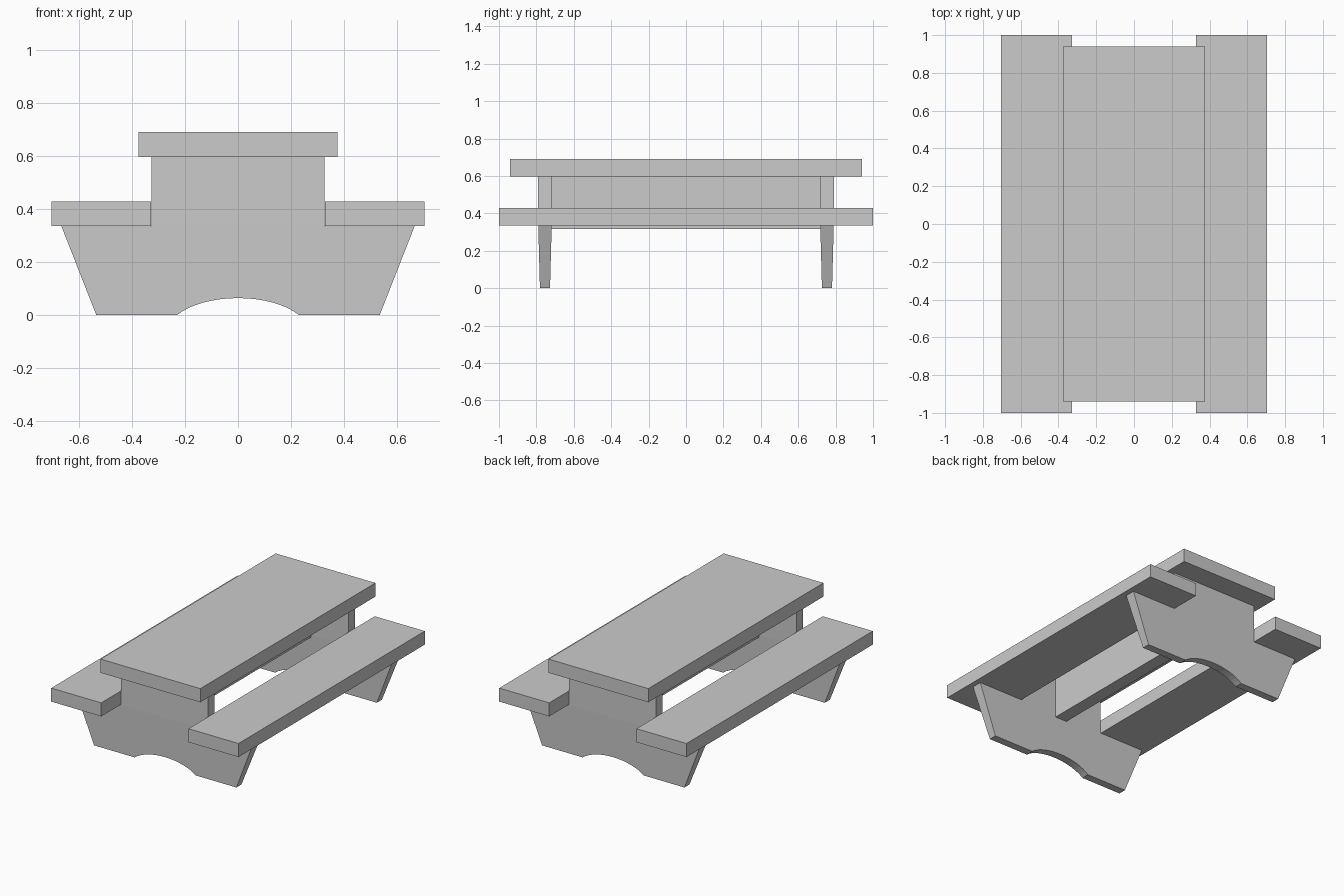
import bpy, bmesh, math

if "Cube" in bpy.data.objects:
    bpy.data.objects.remove(bpy.data.objects["Cube"])


def box(name, x0, x1, y0, y1, z0, z1):
    bm = bmesh.new()
    bmesh.ops.create_cube(bm, size=1)
    for v in bm.verts:
        v.co.x = (x0 + x1) / 2 + v.co.x * (x1 - x0)
        v.co.y = (y0 + y1) / 2 + v.co.y * (y1 - y0)
        v.co.z = (z0 + z1) / 2 + v.co.z * (z1 - z0)
    return finish(name, bm)


def finish(name, bm):
    bmesh.ops.recalc_face_normals(bm, faces=bm.faces)
    mesh = bpy.data.meshes.new(name)
    bm.to_mesh(mesh)
    bm.free()
    ob = bpy.data.objects.new(name, mesh)
    bpy.context.collection.objects.link(ob)
    return ob


SEAT_Z, TOP_Z = 0.336, 0.597

# Table top, benches and centre beam
box("table_top", -0.375, 0.375, -0.94, 0.94, TOP_Z, 0.69)
for side, name in ((-1, "left_bench"), (1, "right_bench")):
    xs = sorted((side * 0.328, side * 0.704))
    box(name, *xs, -1, 1, SEAT_Z, 0.428)
box("centre_beam", -0.045, 0.045, -0.72, 0.72, 0.316, TOP_Z)


# Leg panels: arched foot that thins towards the ground, straight upper post
def leg(name, side):
    arch = []
    n = 16
    a_end = math.asin(0.23 / 0.27)
    for i in range(n + 1):
        a = -a_end + 2 * a_end * i / n
        arch.append((0.27 * math.sin(a), 0.134 * (math.cos(a) - math.cos(a_end))))
    outline = [(-0.535, 0)] + arch + [(0.535, 0), (0.667, SEAT_Z),
               (0.327, SEAT_Z), (-0.327, SEAT_Z), (-0.667, SEAT_Z)]
    bm = bmesh.new()
    rings = []
    for s in (-1, 1):
        ring = []
        for x, z in outline:
            half = 0.027 + 0.009 * z / SEAT_Z
            ring.append(bm.verts.new((x, side * 0.754 + s * half, z)))
        post = [bm.verts.new((x, side * 0.754 + s * 0.036, TOP_Z))
                for x in (-0.327, 0.327)]
        bm.faces.new(ring)
        bm.faces.new([ring[-3], ring[-2]] + post)
        # full border, with the post inserted between its two shoulders
        rings.append(ring[:-2] + [post[1], post[0]] + ring[-2:])
    a, b = rings
    for i in range(len(a)):
        j = (i + 1) % len(a)
        bm.faces.new((a[i], a[j], b[j], b[i]))
    finish(name, bm)


leg("front_leg", -1)
leg("back_leg", 1)
